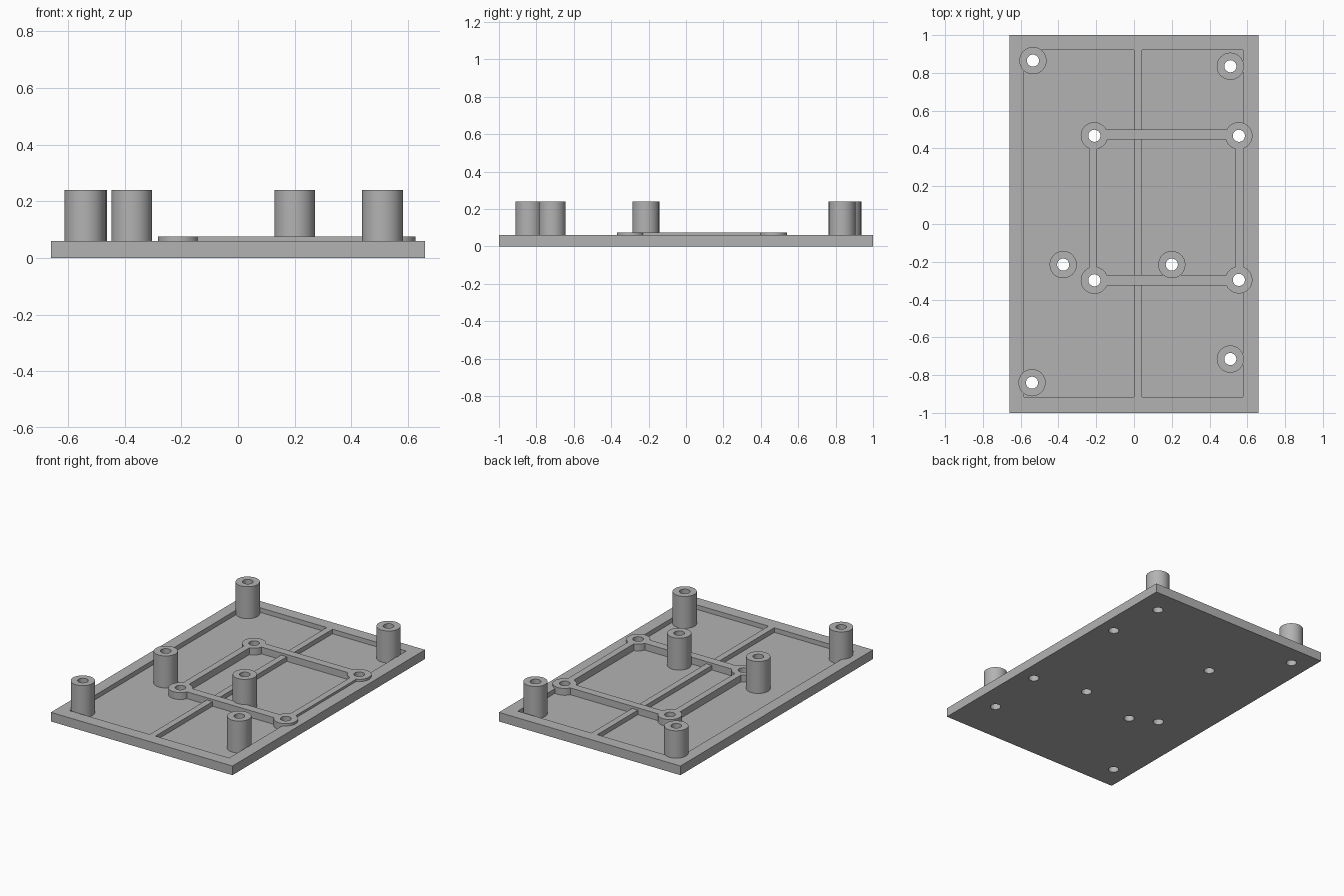
import bpy
import math

if "Cube" in bpy.data.objects:
    bpy.data.objects.remove(bpy.data.objects["Cube"], do_unlink=True)

FLOOR, PLATE_TOP, FRAME_TOP, POST_TOP = 0.03, 0.06, 0.075, 0.24
OUTER_R, HOLE_R = 0.072, 0.032

grey = bpy.data.materials.new("plain grey")
grey.use_nodes = True
colour = (0.45, 0.45, 0.45, 1)
grey.diffuse_color = colour
grey.node_tree.nodes["Principled BSDF"].inputs["Base Color"].default_value = colour


def finish(name):
    obj = bpy.context.object
    obj.name = name
    obj.data.name = name
    obj.data.materials.append(grey)
    return obj


def box(name, x0, x1, y0, y1, z0, z1):
    bpy.ops.mesh.primitive_cube_add(size=1, location=((x0 + x1) / 2, (y0 + y1) / 2, (z0 + z1) / 2))
    bpy.context.object.scale = (x1 - x0, y1 - y0, z1 - z0)
    bpy.ops.object.transform_apply(location=True, rotation=True, scale=True)
    return finish(name)


def cylinder(name, spot, radius, z0, z1):
    bpy.ops.mesh.primitive_cylinder_add(vertices=48, radius=radius, depth=z1 - z0,
                                        location=(*spot, (z0 + z1) / 2))
    bpy.ops.object.transform_apply(location=True, rotation=True, scale=True)
    return finish(name)


def combine(target, tool, operation):
    """Apply a boolean and discard the tool."""
    tool.hide_render = True
    mod = target.modifiers.new(operation.lower(), 'BOOLEAN')
    mod.operation = operation
    mod.solver = 'EXACT'
    mod.object = tool
    bpy.context.view_layer.objects.active = target
    bpy.ops.object.modifier_apply(modifier=mod.name)
    bpy.data.objects.remove(tool, do_unlink=True)


def drill(target, spot):
    combine(target, cylinder("hole_cutter", spot, HOLE_R, -0.1, 0.4), 'DIFFERENCE')


def smooth(obj):
    bpy.ops.object.select_all(action='DESELECT')
    obj.select_set(True)
    bpy.context.view_layer.objects.active = obj
    bpy.ops.object.shade_smooth_by_angle(angle=math.radians(30))


posts = {
    "back_right_post": (-0.535, 0.865),
    "back_left_post": (0.51, 0.835),
    "middle_right_post": (-0.375, -0.215),
    "middle_left_post": (0.2, -0.215),
    "front_left_post": (0.51, -0.715),
    "front_right_post": (-0.54, -0.84),
}
rings = [(-0.21, 0.467), (0.555, 0.467), (-0.21, -0.298), (0.555, -0.296)]

# Base plate with two shallow pockets either side of a centre rib
plate = box("base_plate", -0.66, 0.66, -1, 1, 0, PLATE_TOP)
for x0, x1 in [(-0.583, 0), (0.042, 0.578)]:
    combine(plate, box("pocket_cutter", x0, x1, -0.917, 0.922, FLOOR, 0.2), 'DIFFERENCE')
for spot in list(posts.values()) + rings:
    drill(plate, spot)
smooth(plate)

# Raised rectangular frame: four bars joined to a ring at each corner
LOW = FLOOR - 0.005
frame = box("mounting_frame", -0.21, 0.555, 0.447, 0.5, LOW, FRAME_TOP)
for bar in [(-0.21, 0.555, -0.325, -0.269),
            (-0.238, -0.195, -0.298, 0.467),
            (0.537, 0.58, -0.298, 0.467)]:
    combine(frame, box("bar", *bar, LOW, FRAME_TOP), 'UNION')
for spot in rings:
    combine(frame, cylinder("ring", spot, OUTER_R, LOW, FRAME_TOP), 'UNION')
for spot in rings:
    drill(frame, spot)
smooth(frame)

# Tall hollow standoff posts
for name, spot in posts.items():
    post = cylinder(name, spot, OUTER_R, LOW, POST_TOP)
    drill(post, spot)
    smooth(post)
